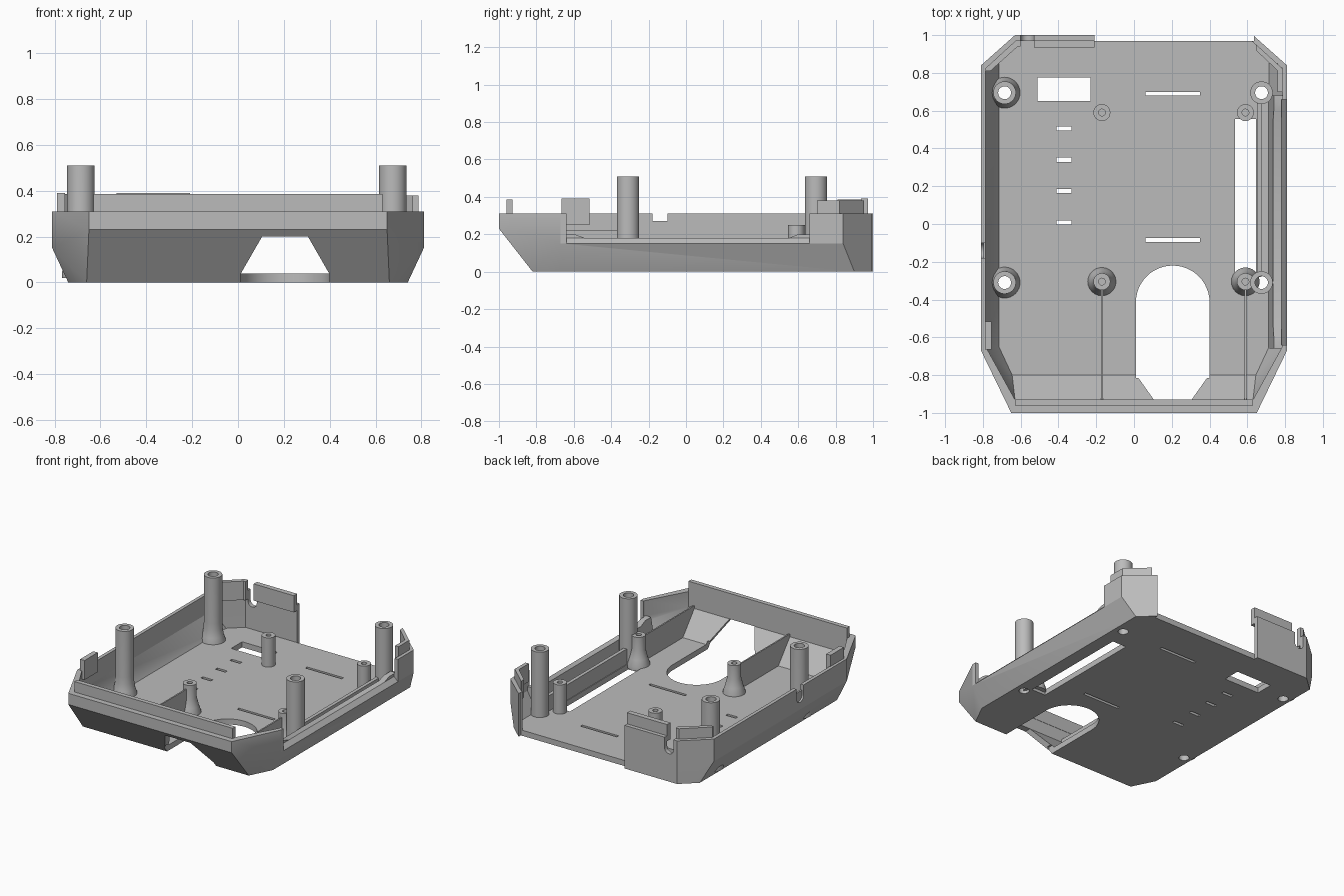
import bpy, bmesh, math

if "Cube" in bpy.data.objects:
    bpy.data.objects.remove(bpy.data.objects["Cube"])

plastic = bpy.data.materials.new("grey plastic")
plastic.diffuse_color = (0.5, 0.5, 0.5, 1)
plastic.use_nodes = True
plastic.node_tree.nodes["Principled BSDF"].inputs["Base Color"].default_value = plastic.diffuse_color


def finish(name, bm):
    bmesh.ops.recalc_face_normals(bm, faces=bm.faces)
    me = bpy.data.meshes.new(name)
    bm.to_mesh(me)
    bm.free()
    ob = bpy.data.objects.new(name, me)
    bpy.context.collection.objects.link(ob)
    me.materials.append(plastic)
    return ob


def hull(name, pts):
    """Convex solid, mirrored across x."""
    bm = bmesh.new()
    for x, y, z in pts:
        for s in (-1, 1):
            bm.verts.new((s * x, y, z))
    r = bmesh.ops.convex_hull(bm, input=bm.verts)
    junk = [v for v in bm.verts if not v.link_faces]
    bmesh.ops.delete(bm, geom=junk, context='VERTS')
    bmesh.ops.dissolve_limit(bm, angle_limit=0.01, verts=bm.verts, edges=bm.edges)
    return finish(name, bm)


def prism(name, poly, a, b, axis='z'):
    """Extrude a 2D outline from a to b along an axis."""
    put = {'x': lambda p, t: (t, p[0], p[1]),
           'y': lambda p, t: (p[0], t, p[1]),
           'z': lambda p, t: (p[0], p[1], t)}[axis]
    bm = bmesh.new()
    lo = [bm.verts.new(put(p, a)) for p in poly]
    hi = [bm.verts.new(put(p, b)) for p in poly]
    bm.faces.new(lo)
    bm.faces.new(hi)
    n = len(poly)
    for i in range(n):
        j = (i + 1) % n
        bm.faces.new((lo[i], lo[j], hi[j], hi[i]))
    return finish(name, bm)


def box(name, x0, x1, y0, y1, z0, z1):
    return prism(name, [(x0, y0), (x1, y0), (x1, y1), (x0, y1)], z0, z1)


def circle(x, y, r, n=32, a0=0, a1=2 * math.pi):
    return [(x + r * math.cos(a0 + (a1 - a0) * i / n),
             y + r * math.sin(a0 + (a1 - a0) * i / n)) for i in range(n)]


def tube(name, x, y, prof, n=32):
    """Closed radius/height profile turned around a vertical axis."""
    bm = bmesh.new()
    rings = [[bm.verts.new((px, py, z)) for px, py in circle(x, y, r, n)] for r, z in prof]
    for k in range(len(rings)):
        A, B = rings[k], rings[(k + 1) % len(rings)]
        for i in range(n):
            j = (i + 1) % n
            bm.faces.new((A[i], A[j], B[j], B[i]))
    ob = finish(name, bm)
    smooth(ob)
    return ob


def smooth(ob):
    bpy.ops.object.select_all(action='DESELECT')
    ob.select_set(True)
    bpy.context.view_layer.objects.active = ob
    bpy.ops.object.shade_smooth_by_angle(angle=math.radians(25))


def cut(ob, cutter, op='DIFFERENCE'):
    m = ob.modifiers.new("cut", 'BOOLEAN')
    m.operation, m.solver, m.object = op, 'EXACT', cutter
    bpy.context.view_layer.objects.active = ob
    bpy.ops.object.modifier_apply(modifier=m.name)
    bpy.data.objects.remove(cutter)


# Tray shell: chamfered hull minus inner cavity
shell = hull("tray_shell", [
    (.66, -.82, 0), (.74, -.66, 0), (.74, .90, 0), (.63, 1, 0),
    (.81, -.67, .15), (.81, .84, .15), (.65, -1, .23),
    (.65, -1, .31), (.81, -.67, .31), (.81, .84, .31), (.63, 1, .31)])
cut(shell, hull("cavity", [
    (.645, -.8, .04), (.715, -.65, .04), (.715, .885, .04), (.62, .97, .04),
    (.785, -.65, .17), (.785, .825, .17), (.63, -.93, .2),
    (.63, -.93, .5), (.785, -.65, .5), (.785, .825, .5), (.62, .97, .5)]))

# Thicker low wall on the right
cut(shell, prism("low_wall", [(.71, .02), (.745, .02), (.795, .14), (.79, .2), (.74, .2)],
                 -.66, .68, 'y'), 'UNION')

# Open back, right side recess and its sloped ledge
cut(shell, box("back_gap", -.21, .635, .97, 1.1, -.1, .6))
cut(shell, prism("side_gap", [(-.645, .4), (-.635, .24), (-.61, .205), (-.54, .18),
                              (.55, .18), (.6, .2), (.63, .24), (.66, .31), (.66, .4)],
                 .7, .9, 'x'))
cut(shell, prism("ledge", [(.815, .145), (.78, .18), (.78, .4), (.9, .4), (.9, .145)],
                 -.64, .66, 'y'))

# Arched floor opening and sloped front window
arch = [(.01, -.85), (.40, -.85)] + circle(.205, -.415, .195, 24, 0, math.pi) + [(.01, -.415)]
cut(shell, prism("arch", arch, -.1, .06))
cut(shell, prism("window", [(.01, -.05), (.40, -.05), (.40, .035), (.305, .2), (.105, .2),
                            (.01, .035)], -1.2, -.78, 'y'))

# Floor slots
slots = [(-.51, -.23, .65, .775), (.535, .645, -.265, .555),
         (.06, .35, .68, .70), (.06, .35, -.095, -.075)]
slots += [(-.41, -.33, y - .011, y + .011) for y in (.505, .34, .175, .008)]
for x0, x1, y0, y1 in slots:
    cut(shell, box("slot", x0, x1, y0, y1, -.1, .1))

# Rounded cable notch in the back wall, small notch in the left wall
cut(shell, prism("cable_notch", [(-.53, .5), (-.60, .5)] +
                 circle(-.565, .235, .035, 12, math.pi, 2 * math.pi) + [(-.53, .235)],
                 .9, 1.1, 'y'))
cut(shell, box("left_notch", -.9, -.7, -.18, -.10, .27, .5))
cut(shell, prism("left_groove", [(-.10, .5), (-.18, .5)] +
                 circle(-.14, .24, .04, 12, math.pi, 2 * math.pi) + [(-.10, .24)],
                 -.9, -.797, 'x'))

# Screw holes under the tall posts
tall = [(-.685, .695), (-.685, -.31), (.675, .695), (.675, -.31)]
for x, y in tall:
    cut(shell, prism("screw_hole", circle(x, y, .034), -.1, .1))
smooth(shell)

# Tall posts; the left pair has flared feet
for x, y in tall:
    foot = [(.082, .02), (.082, .045), (.07, .08), (.062, .13), (.06, .18)] if x < 0 else [(.06, .02)]
    tube("tall_post", x, y, [(.034, .02)] + foot + [(.06, .51), (.034, .51)])

# Short board posts; the front pair has flared feet
for x in (-.17, .59):
    for y in (.59, -.305):
        foot = [(.075, .02), (.075, .045), (.06, .09), (.045, .15)] if y < 0 else [(.045, .02)]
        tube("short_post", x, y, [(.018, .1)] + [(.018, .02)] + foot + [(.045, .25), (.018, .25)], 24)

# Ribs from the front short posts to the front wall
for x in (-.17, .59):
    prism("front_rib", [(-.34, .02), (-.79, .02), (-.94, .2), (-.94, .22), (-.34, .22)],
          x - .005, x + .005, 'x')

# Thin wall linking the right tall posts
box("post_wall", .65, .675, -.28, .66, .02, .15)

# Locating tabs on the rim
box("front_tab", -.63, .63, -.96, -.928, .29, .385)
box("left_tab", -.79, -.755, -.665, -.515, .25, .39)
box("back_tab", -.53, -.21, .935, .972, .27, .39)
prism("right_corner_tab", [(.787, .70), (.787, .822), (.645, .952), (.645, .92), (.76, .812), (.76, .70)],
      .25, .38)
prism("left_corner_tab", [(-.787, .824), (-.625, .972), (-.60, .972), (-.60, .94), (-.615, .94), (-.76, .81),
                          (-.787, .81)], .25, .385)
